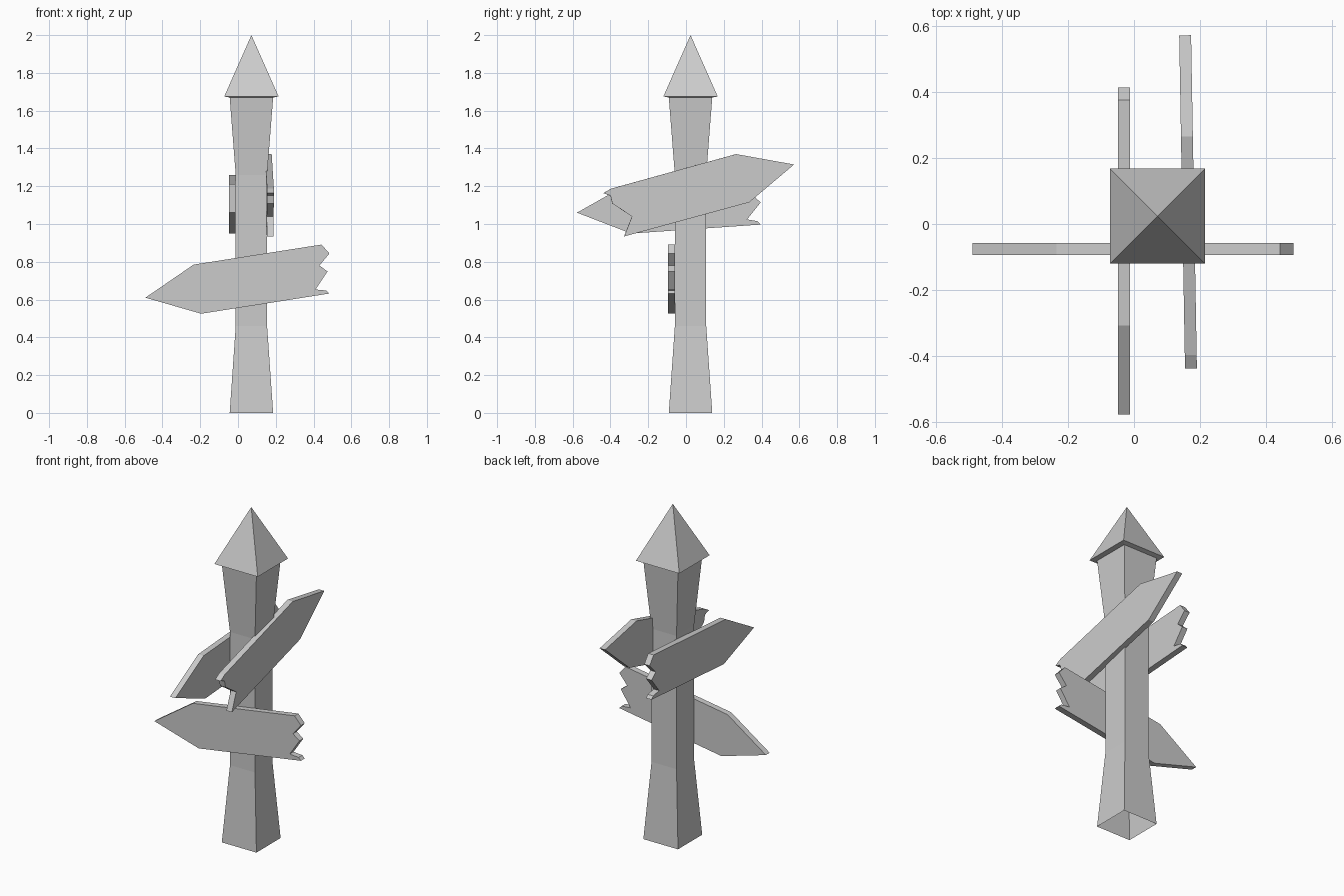
import bpy, bmesh
from math import radians
from mathutils import Matrix

if "Cube" in bpy.data.objects:
    bpy.data.objects.remove(bpy.data.objects["Cube"])

CX, CY = 0.071, 0.024


def finish(name, bm):
    bmesh.ops.recalc_face_normals(bm, faces=bm.faces)
    mesh = bpy.data.meshes.new(name)
    bm.to_mesh(mesh)
    bm.free()
    obj = bpy.data.objects.new(name, mesh)
    bpy.context.collection.objects.link(obj)
    return obj


def square_loft(name, sections, apex=None):
    """Stack square rings (half width, z), optionally closing to a point."""
    bm = bmesh.new()
    rings = [[bm.verts.new((CX + sx * h, CY + sy * h, z))
              for sx, sy in ((-1, -1), (1, -1), (1, 1), (-1, 1))]
             for h, z in sections]
    for a, b in zip(rings, rings[1:]):
        for i in range(4):
            j = (i + 1) % 4
            bm.faces.new((a[i], a[j], b[j], b[i]))
    if apex:
        tip = bm.verts.new((CX, CY, apex))
        for i in range(4):
            bm.faces.new((rings[-1][i], rings[-1][(i + 1) % 4], tip))
    return finish(name, bm)


def board(name, outline, thickness, matrix):
    """Extrude an outline drawn in local x/z, centred on local y = 0."""
    bm = bmesh.new()
    face = bm.faces.new([bm.verts.new((x, -thickness / 2, z)) for x, z in outline])
    ext = bmesh.ops.extrude_face_region(bm, geom=[face])
    moved = [v for v in ext["geom"] if isinstance(v, bmesh.types.BMVert)]
    bmesh.ops.translate(bm, verts=moved, vec=(0, thickness, 0))
    bm.transform(matrix)
    return finish(name, bm)


# Post, open at the bottom and flared at both ends, with its pointed cap
square_loft("post", [(0.115, 0), (0.083, 0.46), (0.083, 1.26), (0.115, 1.67)])
square_loft("cap", [(0.115, 1.67), (0.144, 1.675)], apex=2.0)

# Arrow outline with a splintered tail, shared by the front and left boards
arrow = [(-0.49, 0.61), (-0.195, 0.525), (0.484, 0.632), (0.468, 0.648),
         (0.41, 0.653), (0.474, 0.749), (0.431, 0.78), (0.484, 0.844),
         (0.442, 0.891), (-0.235, 0.785)]
board("front_board", arrow, 0.036, Matrix.Translation((0, -0.076, 0)))

# Left board: same arrow, turned to run along y and tilted about its lower tail
side = Matrix.Rotation(radians(90), 4, 'Z')
board("left_board", arrow, 0.036,
      Matrix.Translation((-0.030, 0.395, 0.997)) @ side
      @ Matrix.Rotation(radians(5), 4, 'Y')
      @ Matrix.Translation((-0.484, 0, -0.632)))

# Right board: points backward and upward, turned one degree
right_arrow = [(0.572, 1.315), (0.265, 1.37), (-0.397, 1.187), (-0.438, 1.163),
               (-0.40, 1.150), (-0.39, 1.108), (-0.286, 1.04), (-0.328, 0.934),
               (0.335, 1.115)]
board("right_board", right_arrow, 0.036,
      Matrix.Translation((0.165, 0, 0)) @ Matrix.Rotation(radians(91), 4, 'Z'))
